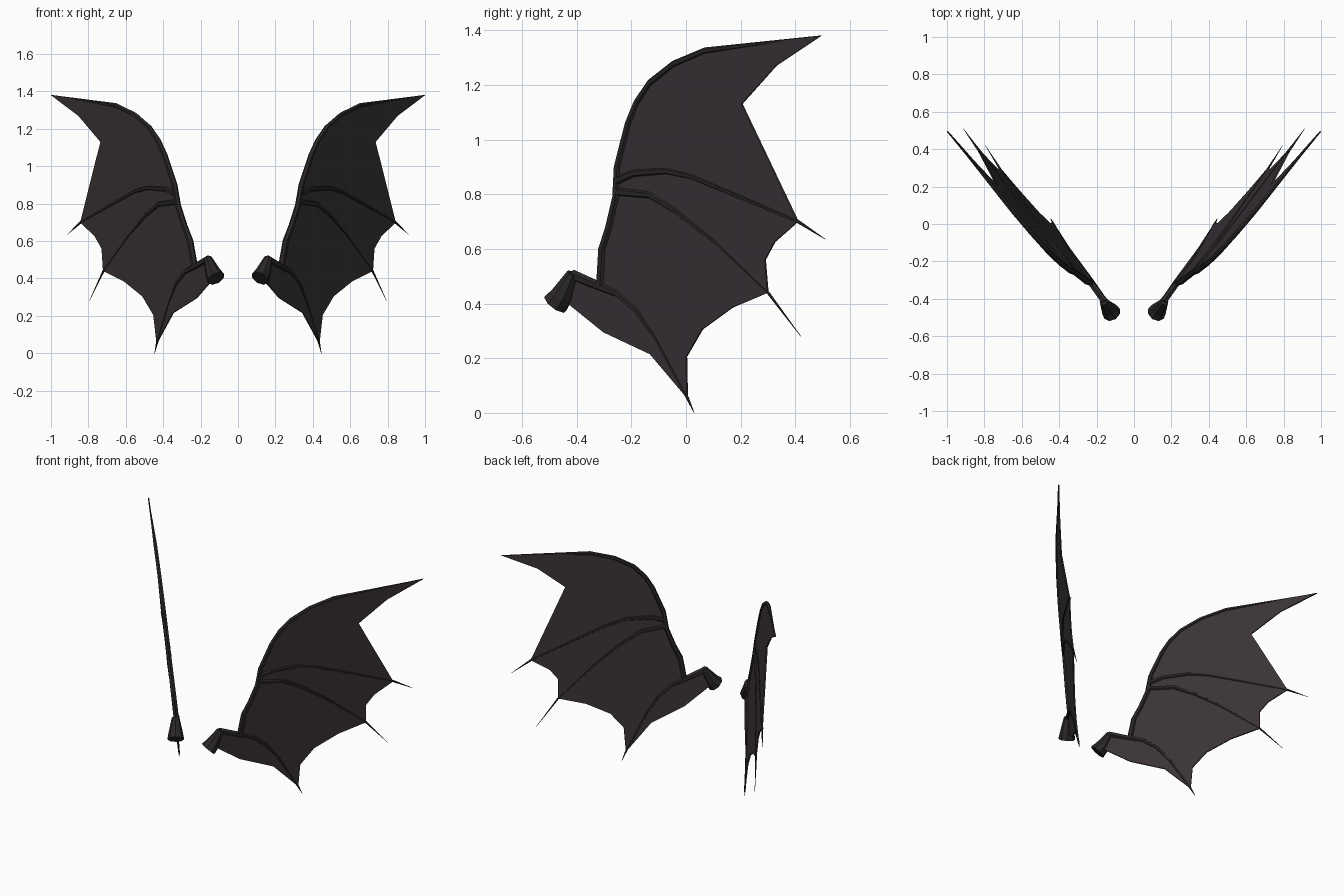
import bpy, bmesh, math
from mathutils import Vector

cube = bpy.data.objects.get("Cube")
if cube:
    bpy.data.objects.remove(cube, do_unlink=True)


def material(name, colour):
    m = bpy.data.materials.new(name)
    m.use_nodes = True
    m.diffuse_color = (*colour, 1)
    m.node_tree.nodes["Principled BSDF"].inputs["Base Color"].default_value = (*colour, 1)
    return m


SKIN = material("dark plum skin", (0.042, 0.033, 0.038))
BONE = material("near black bone", (0.024, 0.020, 0.022))
NORMAL = Vector((1, -0.8, -0.13)).normalized()


def on_wing(p):
    """Place a (y, z) side profile point on the slanted plane of the left wing."""
    y, z = p
    return Vector((0.422 + 0.8 * y + 0.13 * z, y, z))


def finish(name, bm, mat, side):
    """Mirror the part for the right wing and make it an object."""
    for v in bm.verts:
        v.co.x *= side
    bmesh.ops.recalc_face_normals(bm, faces=bm.faces)
    mesh = bpy.data.meshes.new(name)
    bm.to_mesh(mesh)
    bm.free()
    mesh.materials.append(mat)
    obj = bpy.data.objects.new(name, mesh)
    bpy.context.collection.objects.link(obj)
    return obj


def tube(name, points, radii, side, sides=6):
    """Tapered faceted tube along a path, with closed ends."""
    bm = bmesh.new()
    rings = []
    for i, (p, r) in enumerate(zip(points, radii)):
        t = points[min(i + 1, len(points) - 1)] - points[max(i - 1, 0)]
        across = t.cross(NORMAL).normalized()
        up = across.cross(t).normalized()
        angles = [math.tau * k / sides for k in range(sides)]
        rings.append([bm.verts.new(p + r * (across * math.cos(a) + up * math.sin(a)))
                      for a in angles])
    for a, b in zip(rings, rings[1:]):
        for k in range(sides):
            n = (k + 1) % sides
            bm.faces.new((a[k], a[n], b[n], b[k]))
    bm.faces.new(rings[0])
    bm.faces.new(rings[-1])
    return finish(name, bm, BONE, side)


def taper(count, start, end, tip=0.001):
    """Radii that shrink evenly, then close to a point."""
    steps = [start + (end - start) * i / (count - 2) for i in range(count - 1)]
    return steps + [tip]


# Bone paths in the side profile
leading = [(-.312, .47), (-.305, .6), (-.28, .68), (-.255, .79), (-.25, .9), (-.21, 1.06),
           (-.18, 1.135), (-.132, 1.207), (-.045, 1.276), (.07, 1.325), (.495, 1.38)]
upper_finger = [(-.25, .85), (-.19, .877), (-.07, .885), (.02, .865), (.2, .79),
                (.41, .7), (.51, .635)]
middle_finger = [(-.25, .81), (-.13, .797), (-.03, .735), (.1, .63), (.3, .44), (.42, .28)]
lower_finger = [(-.415, .505), (-.32, .465), (-.25, .437), (-.18, .375), (-.11, .27),
                (.005, .055), (.03, 0)]

# Scalloped trailing edge, from the wing tip down to the root
trailing = [(.33, 1.27), (.205, 1.13), (.18, 1.03), (.197, .89), (.25, .815), (.41, .7),
            (.325, .625), (.29, .56), (.3, .44), (.17, .385), (.06, .305), (.002, .205),
            (.005, .055), (-.13, .215), (-.3, .295), (-.43, .4), (-.415, .505)]

for label, side in (("left", 1), ("right", -1)):
    # Membrane sheet
    bm = bmesh.new()
    sheet = bm.faces.new([bm.verts.new(on_wing(p)) for p in leading + trailing])
    bmesh.ops.triangulate(bm, faces=[sheet])
    skin = finish(label + "_membrane", bm, SKIN, side)
    solid = skin.modifiers.new("thickness", "SOLIDIFY")
    solid.thickness = 0.008
    solid.offset = 0

    # Bones along the leading edge and the three fingers
    for name, path, start, end in (("leading_bone", leading, .018, .012),
                                   ("upper_finger", upper_finger, .017, .007),
                                   ("middle_finger", middle_finger, .017, .006),
                                   ("lower_finger", lower_finger, .02, .006)):
        tube(label + "_" + name, [on_wing(p) for p in path],
             taper(len(path), start, end), side)

    # Flared root stump
    root = [Vector((.118, -.478, .4)), Vector((.134, -.455, .43)), Vector((.163, -.415, .51))]
    tube(label + "_root", root, (.05, .043, .022), side, 8)
